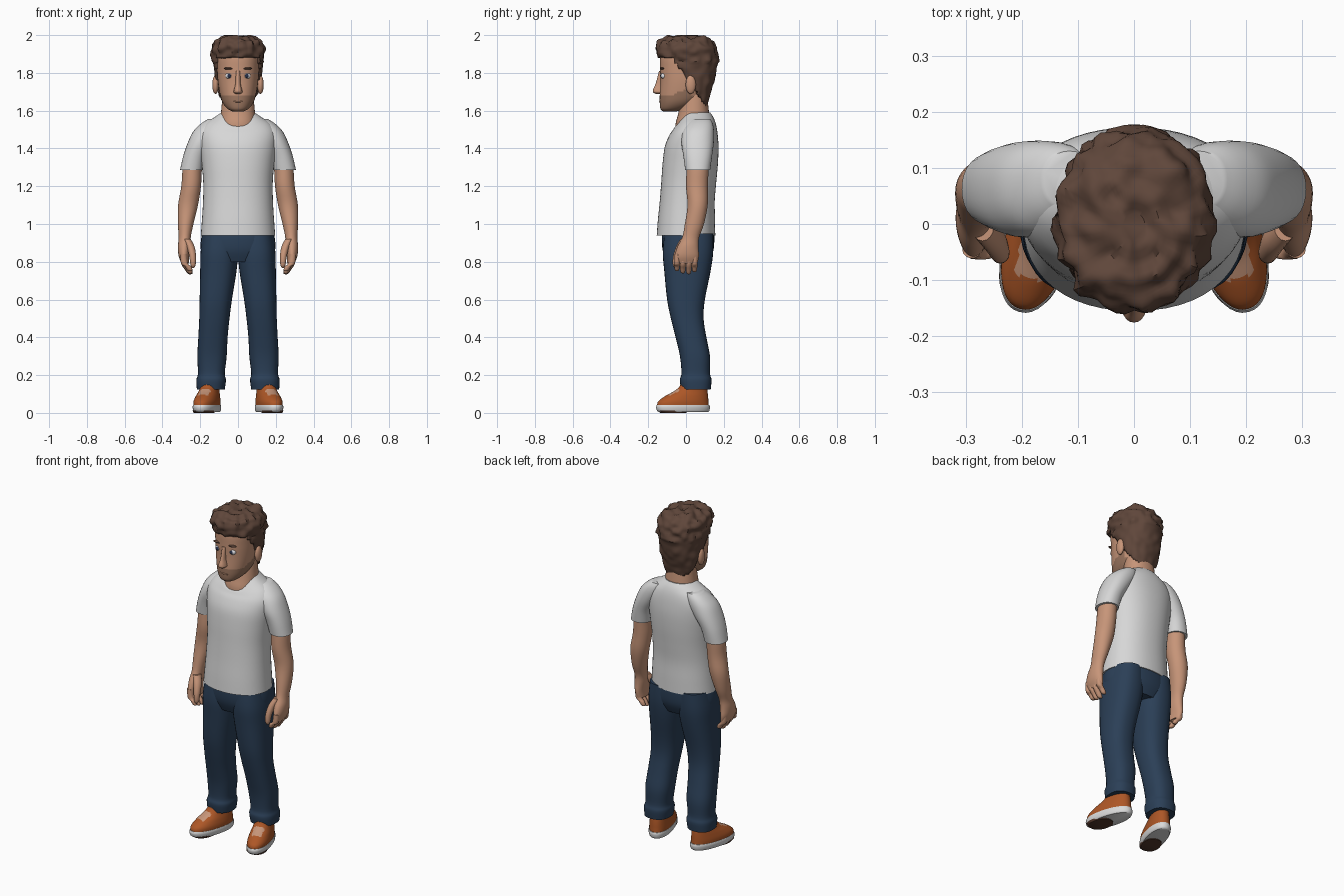
import bpy, bmesh, math
from mathutils import Vector, noise

cube = bpy.data.objects.get("Cube")
if cube:
    bpy.data.objects.remove(cube, do_unlink=True)


def material(name, r, g, b):
    m = bpy.data.materials.new(name)
    m.use_nodes = True
    m.diffuse_color = (r, g, b, 1)
    bsdf = next(n for n in m.node_tree.nodes if n.type == 'BSDF_PRINCIPLED')
    bsdf.inputs["Base Color"].default_value = (r, g, b, 1)
    bsdf.inputs["Roughness"].default_value = 0.8
    return m


SKIN = material("skin", .57, .30, .19)
STUBBLE = material("stubble", .33, .18, .115)
HAIR = material("brown hair", .115, .062, .043)
SHIRT = material("white cotton", .68, .68, .68)
DENIM = material("blue denim", .024, .05, .095)
SHOE = material("orange leather", .42, .095, .02)
SOLE = material("pale rubber", .7, .7, .7)
TREAD = material("dark tread", .09, .04, .025)
WHITE = material("eye white", .75, .75, .78)
IRIS = material("dark blue iris", .02, .03, .07)


def finish(name, bm, mat, angle=45):
    mesh = bpy.data.meshes.new(name)
    bm.to_mesh(mesh)
    bm.free()
    mesh.materials.append(mat)
    ob = bpy.data.objects.new(name, mesh)
    bpy.context.collection.objects.link(ob)
    bpy.ops.object.select_all(action='DESELECT')
    ob.select_set(True)
    bpy.context.view_layer.objects.active = ob
    bpy.ops.object.shade_smooth_by_angle(angle=math.radians(angle))
    return ob


def smooth(rows, k):
    """Pass a Catmull-Rom spline through the rows."""
    out = []
    for i in range(len(rows) - 1):
        four = [rows[max(0, min(len(rows) - 1, i + d))] for d in (-1, 0, 1, 2)]
        for j in range(k):
            t = j / k
            out.append([b + t * ((c - a) / 2 + t * (a - 2.5 * b + 2 * c - d / 2
                        + t * (1.5 * (b - c) + (d - a) / 2))) for a, b, c, d in zip(*four)])
    return out + [list(rows[-1])]


def loft(name, rows, mat, side=1, sides=32, k=4, power=2.2, keep=None, shift=None):
    """Rows are z, x min, x max, y min, y max and an optional dip of the front."""
    bm = bmesh.new()
    rings = []
    for z, x0, x1, y0, y1, *dip in smooth(rows, k):
        ring = []
        for i in range(sides):
            a = math.tau * i / sides
            c, s = [math.copysign(abs(v) ** (2 / power), v) for v in (math.cos(a), math.sin(a))]
            drop = dip[0] * max(0, -s) ** 2 if dip else 0
            ring.append(bm.verts.new((side * ((x0 + x1) / 2 + c * (x1 - x0) / 2),
                                      (y0 + y1) / 2 + s * (y1 - y0) / 2, z - drop)))
        rings.append(ring)
    for lo, hi in zip(rings, rings[1:]):
        for i in range(sides):
            j = (i + 1) % sides
            bm.faces.new((lo[i], lo[j], hi[j], hi[i]))
    bm.faces.new(rings[0])
    bm.faces.new(rings[-1])
    bmesh.ops.recalc_face_normals(bm, faces=bm.faces)
    if shift:
        bm.normal_update()
        moves = [(v, shift(v)) for v in bm.verts]
        for v, co in moves:
            v.co = co
    if keep:
        drop = [f for f in bm.faces if not keep(f.calc_center_median())]
        bmesh.ops.delete(bm, geom=drop, context='FACES')
    return finish(name, bm, mat)


def even(*rows):
    """Rows centred on x: z, half width, y min, y max and an optional dip."""
    return [(r[0], -r[1], r[1], *r[2:]) for r in rows]


def blob(name, centre, radii, mat):
    bm = bmesh.new()
    bmesh.ops.create_uvsphere(bm, u_segments=20, v_segments=12, radius=1)
    for v in bm.verts:
        v.co = Vector(c + p * r for c, p, r in zip(centre, v.co, radii))
    return finish(name, bm, mat, 80)


def paint(ob, mat, test):
    ob.data.materials.append(mat)
    for p in ob.data.polygons:
        if test(p.center, p.normal):
            p.material_index = len(ob.data.materials) - 1


# Shirt body with scooped collar, and the neck
loft("shirt", even((.94, .197, -.155, .155, 0), (1.02, .191, -.149, .154, 0),
                   (1.12, .185, -.139, .152, 0), (1.22, .184, -.131, .16, 0),
                   (1.32, .192, -.124, .169, 0), (1.41, .202, -.112, .172, 0),
                   (1.48, .203, -.088, .167, .01), (1.53, .175, -.068, .158, .03),
                   (1.565, .125, -.058, .145, .05), (1.59, .088, -.048, .128, .07)),
     SHIRT, sides=48)
loft("neck", even((1.46, .1, -.055, .13), (1.53, .096, -.055, .13),
                  (1.59, .09, -.04, .122), (1.7, .08, -.02, .11)), SKIN)

# Hips
loft("jeans_hips", even((.98, .18, -.12, .145), (.93, .194, -.128, .15),
                        (.86, .196, -.123, .145), (.8, .16, -.1, .12)), DENIM)

# Head with stubble on the jaw
head = loft("head", even((1.596, .03, -.122, -.05), (1.61, .056, -.135, .0),
                         (1.64, .08, -.139, .06), (1.68, .094, -.139, .1),
                         (1.75, .106, -.136, .12), (1.82, .111, -.137, .13),
                         (1.89, .112, -.135, .14), (1.95, .09, -.11, .11)),
            SKIN, sides=56, k=6)
paint(head, STUBBLE, lambda c, n: c.y < .03 and c.z < 1.678 + .5 * max(0, c.y + .08))

loft("nose", even((1.688, .012, -.16, -.1), (1.698, .023, -.174, -.1),
                  (1.712, .021, -.174, -.1), (1.745, .014, -.16, -.1),
                  (1.81, .013, -.143, -.1)), SKIN, sides=20)
blob("mouth", (0, -.134, 1.648), (.028, .008, .005), SKIN)


# Tousled hair: a shell cut along the hairline
def tousle(v):
    amount = .022 if v.co.z > 1.86 else .007
    co = v.co + v.normal * noise.noise(v.co * 26) * amount
    co.z = min(co.z, 2)
    return co


hair = loft("hair", even((1.62, .08, .0, .112), (1.68, .102, -.02, .127),
                         (1.75, .118, -.06, .148), (1.82, .127, -.12, .163),
                         (1.88, .133, -.145, .17), (1.935, .134, -.153, .165),
                         (1.972, .115, -.143, .135), (1.989, .075, -.1, .085),
                         (1.994, .02, -.03, .02)),
            HAIR, sides=64, k=6, shift=tousle,
            keep=lambda c: c.z > 1.88 or c.y > -.075 + (1.88 - c.z) * .72)
shell = hair.modifiers.new("thickness", 'SOLIDIFY')
shell.thickness = .03
shell.offset = -1

for side, word in ((1, "left"), (-1, "right")):
    # Face details
    blob(word + "_ear", (side * .119, .025, 1.738), (.017, .027, .05), SKIN)
    blob(word + "_eye", (side * .047, -.118, 1.784), (.02, .016, .016), WHITE)
    blob(word + "_iris", (side * .047, -.129, 1.784), (.01, .008, .011), IRIS)
    blob(word + "_eyebrow", (side * .05, -.126, 1.823), (.026, .012, .006), HAIR)

    # Sleeve and arm
    loft(word + "_sleeve", [(1.555, .07, .16, .03, .13), (1.53, .07, .198, .005, .142),
                            (1.49, .08, .237, -.018, .148), (1.43, .12, .266, -.024, .147),
                            (1.36, .165, .29, -.014, .138), (1.285, .185, .307, -.004, .128)],
         SHIRT, side)
    loft(word + "_arm", [(1.4, .17, .27, .01, .125), (1.3, .19, .292, .004, .12),
                         (1.2, .196, .3, .0, .116), (1.1, .212, .317, .008, .115),
                         (1.0, .236, .318, -.006, .095), (.93, .25, .314, -.02, .07),
                         (.88, .252, .318, -.045, .066), (.83, .258, .314, -.06, .068),
                         (.79, .258, .298, -.055, .06)], SKIN, side, power=2)

    # Curled fingers and thumb
    for i in range(4):
        y = -.047 + i * .031
        low = .012 * abs(i - 1.7)
        loft(word + "_finger_" + str(i + 1),
             [(.84, .272, .306, y - .014, y + .016), (.79, .265, .301, y - .016, y + .016),
              (.755 + low, .248, .282, y - .016, y + .014),
              (.735 + low, .241, .268, y - .012, y + .01),
              (.73 + low, .25, .258, y - .004, y + .003)], SKIN, side, sides=14, power=2)
    loft(word + "_thumb", [(.92, .25, .29, -.03, .02), (.88, .23, .272, -.052, .0),
                           (.83, .222, .258, -.068, -.028), (.785, .224, .252, -.07, -.04),
                           (.768, .233, .243, -.06, -.05)], SKIN, side, sides=16, power=2)

    # Trouser leg with turned cuff
    loft(word + "_trouser_leg", [(.95, .005, .185, -.115, .145), (.85, 0, .198, -.123, .144),
                                 (.75, .008, .2, -.115, .13), (.6, .032, .203, -.1, .1),
                                 (.5, .045, .205, -.08, .093), (.4, .055, .21, -.055, .108),
                                 (.3, .06, .215, -.032, .127), (.21, .07, .212, -.024, .127),
                                 (.175, .064, .22, -.033, .135), (.125, .07, .218, -.026, .131)],
         DENIM, side, power=2.4)

    # Shoe turned outward, on a pale sole with a dark toe tread
    upper = loft(word + "_shoe", even((.03, .06, -.158, .125), (.06, .061, -.152, .122),
                                      (.088, .056, -.115, .12), (.112, .05, -.07, .117),
                                      (.135, .046, -.038, .112), (.157, .04, -.025, .09)),
                 SHOE, side, sides=48, k=6)
    paint(upper, SKIN, lambda c, n: abs(c.x) < .03 and -.1 < c.y < -.045 and n.z > .2)
    sole = loft(word + "_sole", even((.004, .056, -.145, .12), (.012, .061, -.158, .127),
                                     (.03, .064, -.163, .13), (.042, .062, -.159, .127)),
                SOLE, side, sides=40)
    tread = loft(word + "_toe_tread", even((0, .052, -.14, .0), (.012, .056, -.156, .0)),
                 TREAD, side)
    for part in (upper, sole, tread):
        part.location.x = side * .16
        part.rotation_euler.z = side * math.radians(16)
